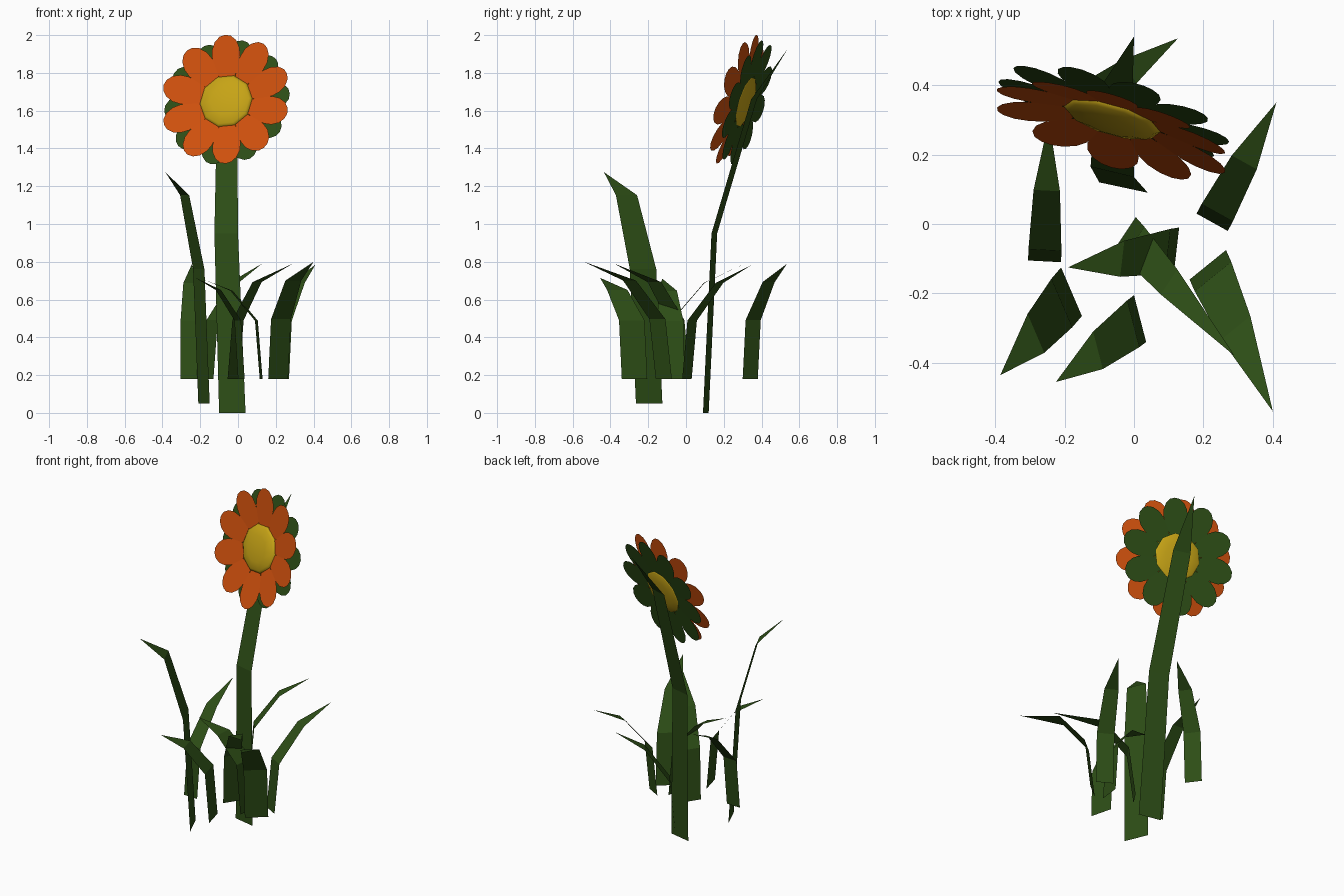
import bpy
from math import sin, cos, pi
from mathutils import Vector, Matrix

if "Cube" in bpy.data.objects:
    bpy.data.objects.remove(bpy.data.objects["Cube"])


def mat(name, rgb):
    m = bpy.data.materials.new(name)
    m.diffuse_color = (*rgb, 1)
    m.use_nodes = True
    m.node_tree.nodes["Principled BSDF"].inputs["Base Color"].default_value = m.diffuse_color
    return m


GREEN = mat("leaf_green", (0.026, 0.075, 0.008))
ORANGE = mat("petal_orange", (0.62, 0.08, 0.004))
YELLOW = mat("disc_yellow", (0.57, 0.37, 0.008))


def add(name, verts, faces, material):
    me = bpy.data.meshes.new(name)
    me.from_pydata([tuple(v) for v in verts], [], faces)
    me.materials.append(material)
    ob = bpy.data.objects.new(name, me)
    bpy.context.collection.objects.link(ob)
    return ob


def strip(name, pairs, tip):
    """Flat blade: rows of two points, closed by a pointed tip."""
    verts = [p for pair in pairs for p in pair] + [tip]
    n = len(pairs)
    faces = [(2*i, 2*i + 1, 2*i + 3, 2*i + 2) for i in range(n - 1)]
    faces.append((2*n - 2, 2*n - 1, 2*n))
    return add(name, verts, faces, GREEN)


def leaf(name, a, b, tip, z0, z1, f1=0.51, f2=0.84, r1=0.08, r2=0.5):
    """Bent blade from base edge a-b, curving over to the tip."""
    a, b, tip = Vector(a), Vector(b), Vector(tip)
    mid, half = (a + b) / 2, (b - a) / 2
    pairs = []
    for f, reach, w in ((0, 0, 1), (f1, r1, 1), (f2, r2, 0.8)):
        c = mid.lerp(tip, reach)
        z = z0 + f * (z1 - z0)
        pairs.append([(*(c - half * w), z), (*(c + half * w), z)])
    strip(name, pairs, (*tip, z1))


# Stem: a tall blade that runs up behind the flower head
strip("stem", [
    [(-0.10, 0.12, 0), (0.04, 0.09, 0)],
    [(-0.125, 0.165, 0.95), (0.0, 0.135, 0.95)],
    [(-0.11, 0.375, 1.66), (-0.005, 0.345, 1.66)],
], (0.0, 0.54, 1.93))

# Leaves around the stem
leaf("leaf_right_back", (0.18, 0.03), (0.27, -0.02), (0.41, 0.35), 0.18, 0.785)
leaf("leaf_right_front", (0.16, -0.16), (0.265, -0.075), (0.40, -0.54), 0.18, 0.80, r2=0.43)
leaf("leaf_middle", (-0.055, -0.07), (0.005, 0.02), (0.29, -0.38), 0.18, 0.79, r2=0.4)
leaf("leaf_low_middle", (0.115, -0.14), (0.13, -0.01), (-0.19, -0.125), 0.18, 0.71, 0.58, 0.88)
leaf("leaf_low_front", (0.0, -0.205), (0.035, -0.34), (-0.225, -0.455), 0.18, 0.715, 0.58, 0.88)
leaf("leaf_tall_left", (-0.21, -0.125), (-0.15, -0.265), (-0.385, -0.435), 0.05, 1.275, 0.58, 0.9, 0.135)
leaf("leaf_left_back", (-0.305, -0.105), (-0.21, -0.11), (-0.245, 0.30), 0.18, 0.785)
leaf("leaf_back", (-0.19, 0.38), (-0.13, 0.30), (0.127, 0.535), 0.18, 0.79)

# Flower head frame: tilted back and turned slightly left
n = Vector((-0.3, -1, 0.31)).normalized()
u = Vector((1, -0.3, 0)).normalized()
v = n.cross(u)
HEAD = Matrix.Translation((-0.062, 0.31, 1.648)) @ Matrix((u, v, n)).transposed().to_4x4()

# Half outline of one petal: radius from centre, half width
OUTLINE = ((0.12, 0.036), (0.18, 0.061), (0.24, 0.077), (0.285, 0.075),
           (0.325, 0.058), (0.35, 0.03))


def petal_ring(name, count, turn, lift0, lift1, scale, frame, material):
    verts, faces = [], []
    for k in range(count):
        rot = Matrix.Rotation(turn + 2 * pi * k / count, 4, 'Z')
        pts = [(r, -w) for r, w in OUTLINE] + [(0.357, 0)]
        pts += [(r, w) for r, w in reversed(OUTLINE)]
        start = len(verts)
        for r, w in pts:
            h = lift0 + (lift1 - lift0) * (r - 0.12) / 0.237
            verts.append(frame @ rot @ Vector((r * scale, w * scale, h)))
        faces.append(tuple(range(start, len(verts))))
    add(name, verts, faces, material)


SHIFT = Matrix.Translation((0.008, 0, 0))
petal_ring("petals", 10, pi / 2 + 0.09, 0.008, 0.045, 1.0, SHIFT @ HEAD, ORANGE)
petal_ring("sepals", 10, pi / 2 + pi / 10 + 0.14, -0.008, -0.014, 0.97, HEAD, GREEN)

# Flower centre: shallow smooth ten-sided lens
rings = ((0.08, 0.03), (0.13, 0.018), (0.157, 0.0), (0.13, -0.012), (0.08, -0.02))
S = 10
verts = [HEAD @ Vector((r * cos(2*pi*i/S + 0.1), r * sin(2*pi*i/S + 0.1), h))
         for r, h in rings for i in range(S)]
verts += [HEAD @ Vector((0, 0, 0.034)), HEAD @ Vector((0, 0, -0.023))]
faces = [(j*S + i, (j + 1)*S + i, (j + 1)*S + (i + 1) % S, j*S + (i + 1) % S)
         for j in range(len(rings) - 1) for i in range(S)]
last = (len(rings) - 1) * S
for i in range(S):
    k = (i + 1) % S
    faces += [(i, k, len(verts) - 2), (last + k, last + i, len(verts) - 1)]
disc = add("flower_centre", verts, faces, YELLOW)
for p in disc.data.polygons:
    p.use_smooth = True
